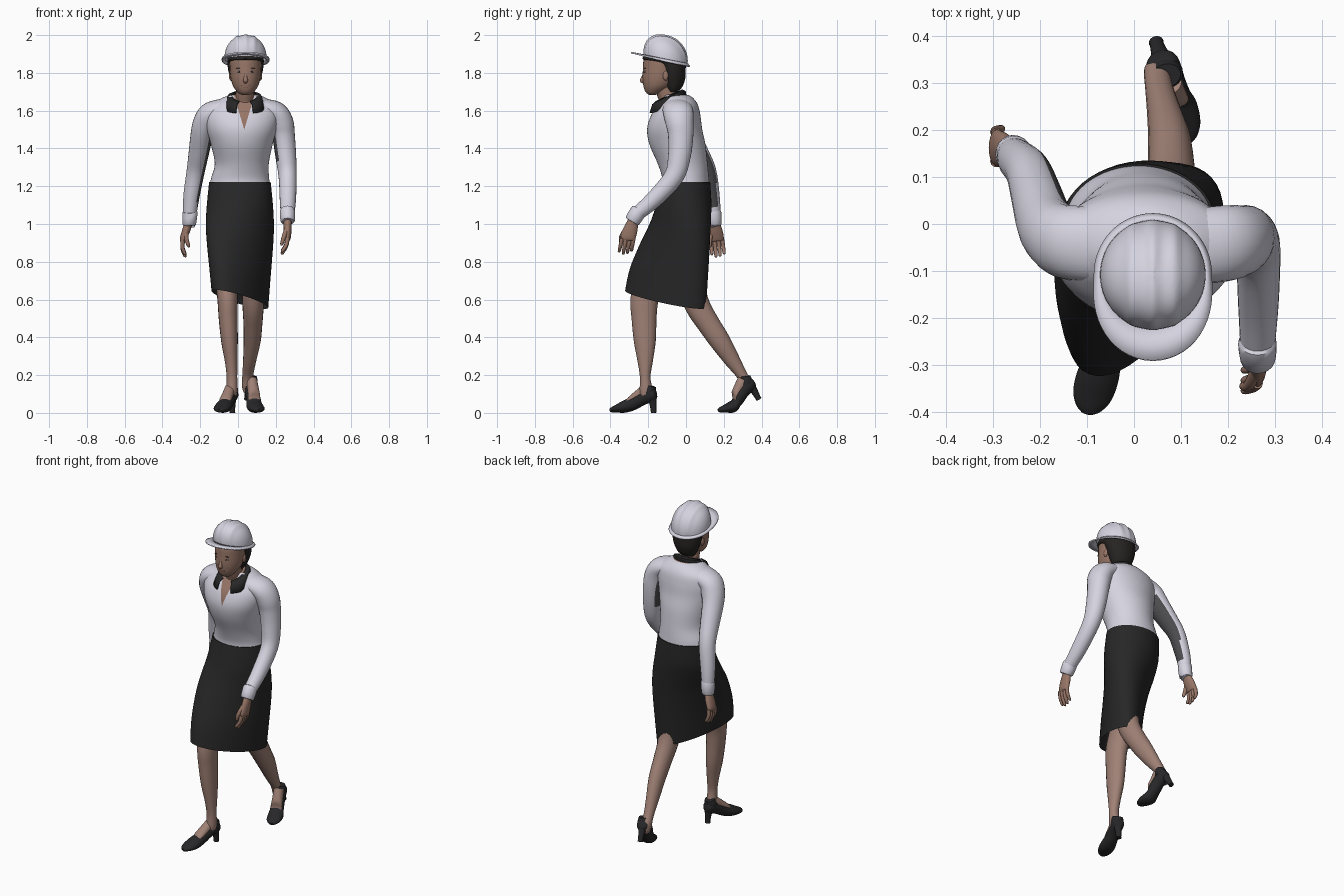
import bpy, bmesh, math
from mathutils import Vector, Matrix

def material(name, r, g, b):
    m = bpy.data.materials.new(name)
    m.diffuse_color = (r, g, b, 1)
    return m

SHIRT = material("pale_lavender_white", .66, .65, .74)
PANEL = material("grey_underarm", .07, .07, .075)
BLACK = material("charcoal_cloth", .02, .02, .02)
SKIN = material("brown_skin", .31, .18, .135)
LEG = material("stocking_skin", .35, .22, .18)
HAIR = material("dark_hair", .02, .018, .017)
SHOE = material("black_shoe", .02, .02, .022)
LIP = material("lip_brown", .24, .11, .09)
EYE = material("eye_white", .42, .38, .36)

def finish(name, bm, *mats):
    bmesh.ops.recalc_face_normals(bm, faces=bm.faces)
    me = bpy.data.meshes.new(name)
    bm.to_mesh(me)
    bm.free()
    ob = bpy.data.objects.new(name, me)
    bpy.context.collection.objects.link(ob)
    for m in mats:
        me.materials.append(m)
    return ob

def smooth_path(pts, sub):
    """Catmull-Rom through tuples of any length."""
    out, n = [], len(pts)
    for i in range(n - 1):
        a, b, c, d = pts[max(i-1, 0)], pts[i], pts[i+1], pts[min(i+2, n-1)]
        for k in range(sub):
            t = k / sub
            out.append([.5*(2*q + (r-p)*t + (2*p-5*q+4*r-s)*t*t + (3*q-p-3*r+s)*t**3)
                        for p, q, r, s in zip(a, b, c, d)])
    return out + [list(pts[-1])]

def skin_rings(bm, rings, closed=True, cap=True):
    rows = [[bm.verts.new(p) for p in r] for r in rings]
    n = len(rows[0])
    for a, b in zip(rows, rows[1:]):
        for j in range(n if closed else n - 1):
            k = (j + 1) % n
            bm.faces.new((a[j], a[k], b[k], b[j]))
    if cap:
        bm.faces.new(rows[0])
        bm.faces.new(rows[-1])

def tube(name, pts, *mats, n=20, sub=4, flat=False, warp=None, ref=(1, 0, 0), cuts=()):
    """Loft of ellipses: points are (x, y, z, radius_u, radius_v), u lying towards ref."""
    P, ref = smooth_path(pts, sub), Vector(ref)
    rings = []
    for i, p in enumerate(P):
        c = Vector(p[:3])
        t = Vector(P[min(i+1, len(P)-1)][:3]) - Vector(P[max(i-1, 0)][:3])
        t = Vector((0, 0, 1)) if flat else t.normalized()
        u = (ref - t * t.dot(ref)).normalized()
        v = t.cross(u)
        ring = [c + u*max(p[3], .002)*math.cos(a) + v*max(p[4], .002)*math.sin(a)
                for a in (2*math.pi*j/n for j in range(n))]
        rings.append([warp(q) for q in ring] if warp else ring)
    bm = bmesh.new()
    skin_rings(bm, rings)
    for co, no in cuts:
        bmesh.ops.bisect_plane(bm, geom=bm.verts[:] + bm.edges[:] + bm.faces[:], plane_co=co, plane_no=no)
    return finish(name, bm, *mats)

def blob(name, loc, scale, mat):
    bm = bmesh.new()
    bmesh.ops.create_uvsphere(bm, u_segments=16, v_segments=10, radius=1,
                              matrix=Matrix.Translation(loc) @ Matrix.Diagonal((*scale, 1)))
    return finish(name, bm, mat)

# Blouse, with the open neck cut in and coloured as skin
V = (.033, -.2, 1.5)
blouse = tube("blouse", [(.01, 0, 1.21, .16, .124), (.012, -.003, 1.25, .152, .124),
    (.02, -.018, 1.32, .143, .132), (.02, -.045, 1.42, .163, .148), (.02, -.06, 1.5, .185, .146),
    (.022, -.055, 1.57, .195, .132), (.025, -.043, 1.625, .18, .108), (.03, -.042, 1.66, .13, .086),
    (.035, -.052, 1.68, .085, .07), (.035, -.065, 1.686, .05, .05)], SHIRT, SKIN, n=64, sub=5, flat=True,
    cuts=[(V, (1, 0, -.3)), (V, (1, 0, .3))])
for f in blouse.data.polygons:
    c = f.center
    if c.z > 1.682 or (c.y < -.08 and c.z > 1.5 and abs(c.x - .033) < (c.z - 1.5) * .3):
        f.material_index = 1

# Skirt: sheared towards the forward leg, hem lower over the trailing leg
bm = bmesh.new()
rings = []
for x, y, z, rx, ry, sh, tilt in smooth_path([(.01, 0, 1.222, .163, .128, 0, 0),
        (.01, -.012, 1.1, .175, .146, .1, 0), (.01, -.03, 1.0, .18, .152, .3, .02),
        (.01, -.055, .9, .176, .158, .5, .04), (.01, -.09, .74, .162, .172, .7, .09),
        (.01, -.108, .601, .15, .178, .8, .14)], 4):
    ring = []
    for j in range(48):
        a = 2 * math.pi * j / 48
        dx = rx * math.cos(a)
        dy = ry * math.sin(a) + sh * dx
        ring.append((x + dx, y + dy, z - tilt * dy - tilt * 1.3 * dx))
    rings.append(ring)
skin_rings(bm, rings, cap=False)
bm.faces.new([bm.verts.new(p) for p in rings[0]])
finish("skirt", bm, BLACK)

# Sleeves grow out of the yoke of the blouse and carry a grey underarm panel
left = tube("left_sleeve", [(.09, -.046, 1.625, .075, .042), (.15, -.045, 1.612, .08, .05), (.203, -.04, 1.586, .08, .061),
    (.229, -.034, 1.535, .074, .065), (.241, -.028, 1.47, .067, .06), (.253, -.035, 1.36, .06, .055),
    (.263, -.065, 1.25, .052, .048), (.264, -.17, 1.13, .045, .043), (.262, -.27, 1.045, .036, .036)],
    SHIRT, PANEL, n=24, ref=(0, 1, 0))
right = tube("right_sleeve", [(-.03, -.045, 1.625, .075, .042), (-.09, -.043, 1.612, .08, .05), (-.148, -.037, 1.583, .078, .061),
    (-.173, -.02, 1.535, .072, .065), (-.19, .005, 1.48, .066, .06), (-.207, .06, 1.38, .058, .054),
    (-.224, .11, 1.28, .05, .048), (-.246, .135, 1.15, .043, .043), (-.256, .148, 1.05, .036, .036)],
    SHIRT, PANEL, n=24, ref=(0, 1, 0))
for ob, s, low, lim in ((left, -1, 1.34, .75), (right, 1, 1.1, .62)):
    for f in ob.data.polygons:
        if f.normal.x * s > lim and low < f.center.z < 1.54:
            f.material_index = 1
tube("left_cuff", [(.262, -.25, 1.068, .036, .036), (.262, -.254, 1.064, .041, .043),
    (.263, -.283, 1.018, .038, .041), (.263, -.286, 1.013, .03, .03)], SHIRT, sub=2)
tube("right_cuff", [(-.254, .145, 1.064, .036, .034), (-.254, .146, 1.059, .04, .041),
    (-.258, .15, 1.0, .036, .039), (-.258, .15, .994, .03, .03)], SHIRT, sub=2)

# Hands: flat palm, four fingers and a thumb
def hand(name, wrist, knuckle, tip):
    w, k, t = Vector(wrist), Vector(knuckle), Vector(tip)
    m = w.lerp(k, .5)
    tube(name + "_palm", [(*w, .021, .025), (*m, .021, .037), (*k, .017, .039), (*k.lerp(t, .08), .008, .03)], SKIN)
    for i in range(4):
        o = Vector((0, (i - 1.5) * .02, 0))
        a, e = k + o, t + o * 1.1 + Vector((0, 0, .012 * abs(i - 1.3)))
        b = a.lerp(e, .5) + Vector((math.copysign(.008, k.x), 0, 0))
        tube(f"{name}_finger_{i+1}", [(*a, .012, .012), (*b, .0105, .0105), (*a.lerp(e, .93), .008, .008),
                                      (*e, .003, .003)], SKIN, n=10, sub=3)
    s = -math.copysign(1, k.x)
    tube(name + "_thumb", [(*(m + Vector((0, -.015, .01))), .015, .015), (*(k + Vector((s*.018, -.034, .01))), .012, .012),
         (*(k + Vector((s*.03, -.036, -.03))), .009, .009), (*(k + Vector((s*.031, -.035, -.038))), .003, .003)],
         SKIN, n=10, sub=3)

hand("left_hand", (.263, -.277, 1.025), (.262, -.308, .925), (.232, -.322, .835))
hand("right_hand", (-.259, .151, 1.01), (-.292, .162, .915), (-.28, .17, .82))

# Legs
tube("right_leg", [(-.07, -.08, .95, .075, .08), (-.06, -.19, .7, .06, .075), (-.055, -.22, .6, .054, .074),
    (-.052, -.222, .5, .05, .066), (-.045, -.218, .38, .044, .058), (-.036, -.216, .27, .033, .04),
    (-.032, -.216, .19, .028, .028), (-.032, -.212, .12, .029, .034), (-.034, -.215, .085, .024, .03)], LEG)
tube("left_leg", [(.085, -.03, .9, .08, .085), (.08, .03, .66, .06, .072), (.08, .065, .56, .056, .066),
    (.079, .12, .47, .05, .06), (.075, .18, .38, .045, .055), (.062, .244, .28, .035, .042),
    (.052, .296, .2, .029, .029), (.05, .322, .145, .029, .034), (.053, .325, .11, .024, .03)], LEG)

# Feet and pumps: modelled around the ball of the foot, then bent and turned
def foot(name, ball, yaw, bend):
    rot = Matrix.Rotation(math.radians(yaw), 3, 'Z')
    def warp(p):
        a = math.radians(bend) * min(1, max(0, p.y / .05))
        return rot @ (Matrix.Rotation(a, 3, 'X') @ Vector(p)) + Vector(ball)
    tube(name + "_pump", [(0, .177, .105, .016, .016), (0, .17, .103, .030, .030), (0, .15, .096, .036, .038),
        (0, .10, .076, .036, .036), (0, .05, .05, .039, .036), (0, 0, .032, .045, .032),
        (0, -.04, .022, .041, .021), (0, -.066, .016, .027, .014), (0, -.077, .013, .012, .009)],
        SHOE, n=24, warp=warp)
    tube(name + "_heel_counter", [(0, .136, .1, .037, .039), (0, .145, .125, .036, .032), (0, .151, .143, .031, .025)],
         SHOE, warp=warp)
    tube(name + "_heel", [(0, .154, .09, .028, .026), (0, .16, .05, .019, .019), (0, .163, .012, .015, .015),
        (0, .164, 0, .016, .015)], SHOE, n=14, warp=warp)
    tube(name + "_instep", [(0, .13, .128, .029, .033), (0, .085, .1, .03, .026), (0, .035, .068, .032, .018),
        (0, .01, .052, .025, .008)], LEG, warp=warp)

foot("right_foot", (-.078, -.328, 0), -17, 0)
foot("left_foot", (.09, .245, 0), 17, 26)

# Neck, head, hair
tube("neck", [(.035, -.085, 1.58, .06, .06), (.035, -.085, 1.65, .053, .055), (.037, -.105, 1.70, .048, .052),
    (.04, -.115, 1.76, .048, .055)], SKIN)
tube("head", [(.04, -.178, 1.683, .012, .012), (.04, -.175, 1.688, .03, .028), (.04, -.166, 1.703, .047, .05),
    (.04, -.15, 1.73, .066, .075), (.04, -.138, 1.77, .078, .092), (.04, -.128, 1.82, .083, .1),
    (.04, -.12, 1.88, .083, .102), (.04, -.115, 1.94, .06, .07)], SKIN, n=32, flat=True)
tube("hair", [(.04, -.07, 1.70, .045, .025), (.04, -.066, 1.725, .062, .046), (.04, -.066, 1.77, .08, .062),
    (.04, -.07, 1.815, .092, .068), (.04, -.082, 1.85, .096, .082), (.04, -.114, 1.87, .096, .112),
    (.04, -.115, 1.89, .09, .106), (.04, -.115, 1.905, .06, .07)], HAIR, n=32, flat=True)

# Face details
tube("nose", [(.04, -.220, 1.81, .005, .004), (.04, -.228, 1.78, .008, .007), (.04, -.233, 1.76, .013, .011),
    (.04, -.224, 1.748, .008, .006)], SKIN, n=12)
blob("upper_lip", (.04, -.221, 1.732), (.021, .005, .003), LIP)
blob("lower_lip", (.04, -.219, 1.725), (.017, .005, .004), LIP)
for side, s in (("right", -1), ("left", 1)):
    blob(side + "_eye", (.04 + s*.032, -.217, 1.806), (.013, .005, .004), EYE)
    blob(side + "_iris", (.04 + s*.032, -.220, 1.806), (.005, .003, .004), HAIR)
    blob(side + "_brow", (.04 + s*.034, -.217, 1.824), (.018, .005, .002), HAIR)
    blob(side + "_ear", (.04 + s*.079, -.108, 1.785), (.009, .015, .025), SKIN)

# Collar: band round the neck, dropping to a wide flap either side of the opening
for side, s in (("right", -1), ("left", 1)):
    rings = []
    for i in range(21):
        t = i / 20
        a = math.radians(154) * t
        sn, cs = math.sin(a) * s, math.cos(a)
        drop = min(1, max(0, (t - .4) / .35))
        top = Vector((.035 + .064*sn, -.092 + .072*cs, 1.678 + .032*cs))
        low = Vector((.035 + .104*sn, -.092 + .094*cs - .03*drop*(1 + .6*cs), 1.651 + .02*cs - .046*drop))
        rings.append([top, top.lerp(low, .4) + Vector((.01*sn, .007*cs, .008)), low])
    bm = bmesh.new()
    skin_rings(bm, rings, closed=False, cap=False)
    mod = finish(side + "_collar", bm, BLACK).modifiers.new("thickness", 'SOLIDIFY')
    mod.thickness, mod.offset = .006, 0

# Hard hat: ribbed dome and a brim with a front peak
HX, HY = .04, -.108
def rim_z(y):
    return 1.871 - .2 * (y - HY)
def rib(x):
    return sum(math.exp(-((x - c) / .013) ** 2) for c in (-.045, 0, .045))
dome, brim = [], []
for i in range(17):
    th = math.radians(1 + 89 * i / 16)
    sn, cs = math.sin(th) ** .88, max(0, math.cos(th)) ** .9
    dome.append([])
    for j in range(96):
        a = 2 * math.pi * j / 96
        x, y = .112 * sn * math.cos(a), .116 * sn * math.sin(a)
        k = 1 + .05 * rib(x) * cs ** .5
        dome[-1].append((HX + x*k, HY + y*k, rim_z(HY + y) + .124 * cs * k))
for f in (0, .5, 1):
    brim.append([])
    for j in range(64):
        c, s = math.cos(2 * math.pi * j / 64), math.sin(2 * math.pi * j / 64)
        out = .013 + .054 * max(0, -s) ** 1.6
        y = HY + (.115 + out*f)*s
        brim[-1].append((HX + (.110 + out*f)*c, y, rim_z(y) - .012*f*(1 - max(0, -s))))
bm = bmesh.new()
skin_rings(bm, dome, cap=False)
bm.faces.new([bm.verts.new(p) for p in dome[0]])
finish("helmet_dome", bm, SHIRT)
bm = bmesh.new()
skin_rings(bm, brim, cap=False)
mod = finish("helmet_brim", bm, SHIRT).modifiers.new("thickness", 'SOLIDIFY')
mod.thickness, mod.offset = .008, 0

# Smooth shading with crisp edges
for ob in bpy.context.scene.objects:
    ob.select_set(True)
    bpy.context.view_layer.objects.active = ob
bpy.ops.object.shade_smooth_by_angle(angle=math.radians(45))
